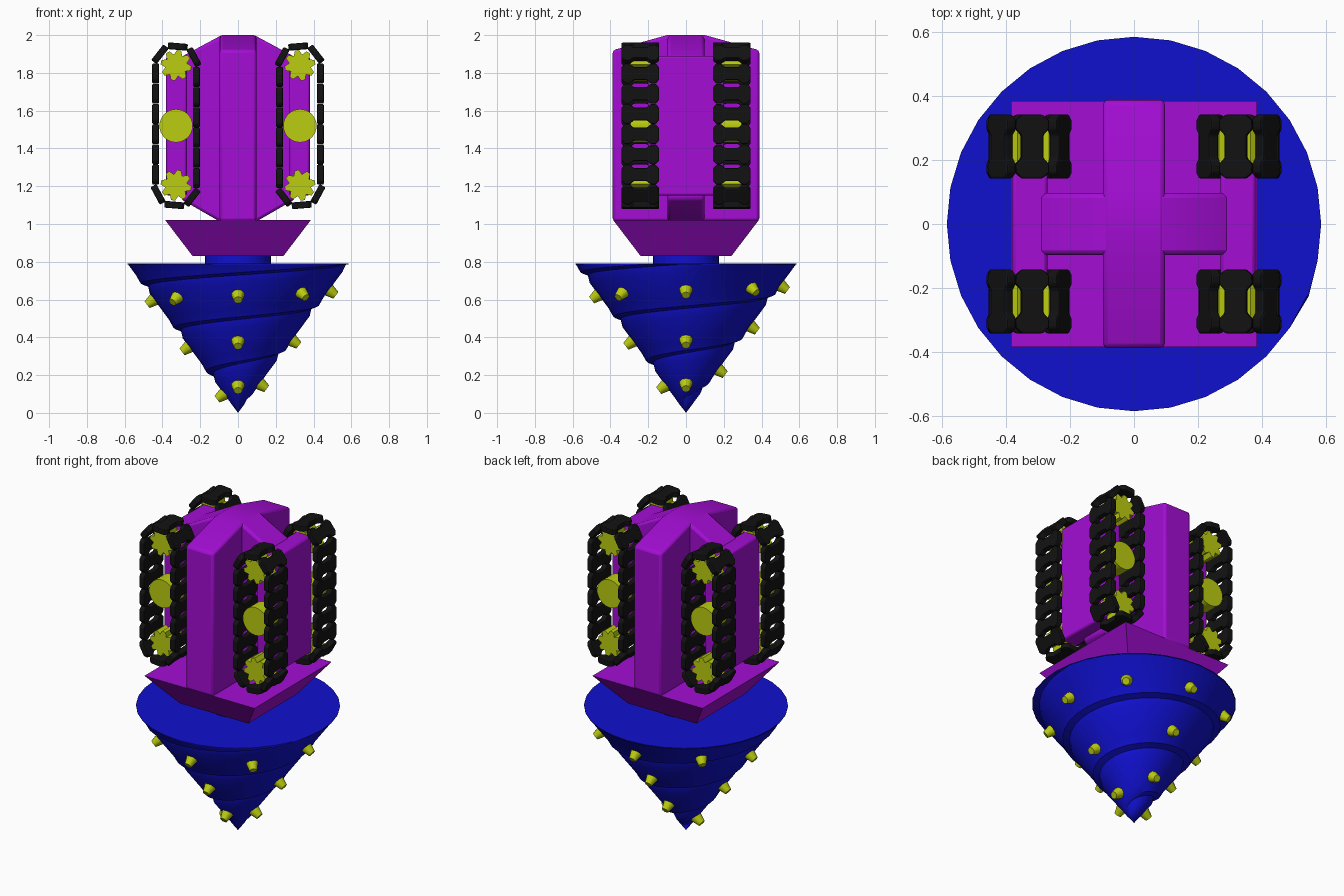
import bpy, bmesh, math
from mathutils import Vector, Matrix

if "Cube" in bpy.data.objects:
    bpy.data.objects.remove(bpy.data.objects["Cube"])


def material(name, rgb):
    m = bpy.data.materials.new(name)
    m.diffuse_color = (*rgb, 1)
    m.use_nodes = True
    m.node_tree.nodes["Principled BSDF"].inputs["Base Color"].default_value = m.diffuse_color
    return m


BLUE = material("drill blue", (0.005, 0.005, 0.62))
PURPLE = material("hull purple", (0.37, 0.004, 0.66))
YELLOW = material("metal yellow", (0.50, 0.61, 0.005))
BLACK = material("track black", (0.006, 0.006, 0.006))


def finish(name, bm, mat, bevel=0, mirror=False, smooth=True):
    bmesh.ops.recalc_face_normals(bm, faces=bm.faces)
    me = bpy.data.meshes.new(name)
    bm.to_mesh(me)
    bm.free()
    ob = bpy.data.objects.new(name, me)
    bpy.context.collection.objects.link(ob)
    me.materials.append(mat)
    if bevel:
        b = ob.modifiers.new("bevel", 'BEVEL')
        b.width, b.segments, b.limit_method = bevel, 2, 'ANGLE'
    if mirror:
        mm = ob.modifiers.new("mirror", 'MIRROR')
        mm.use_axis = (True, mirror == 'XY', False)
    if smooth:
        bpy.ops.object.select_all(action='DESELECT')
        ob.select_set(True)
        bpy.context.view_layer.objects.active = ob
        bpy.ops.object.shade_smooth_by_angle(angle=math.radians(35))
    return ob


def prism(bm, pts, place, a, b):
    """Closed prism: place(u, v, w) maps the outline to space, w from a to b."""
    lo = [bm.verts.new(place(u, v, a)) for u, v in pts]
    hi = [bm.verts.new(place(u, v, b)) for u, v in pts]
    bm.faces.new(lo)
    bm.faces.new(hi)
    n = len(pts)
    for i in range(n):
        j = (i + 1) % n
        bm.faces.new((lo[i], lo[j], hi[j], hi[i]))


# Drill cone: a helical strip wound round a cone, with an overhanging step
TOP, RAD, PITCH, SIDES = 0.79, 0.585, 0.235, 32
SLOPE = RAD / TOP
section = [(0, -0.02), (0.014, 0.008), (0.06, 0.0), (PITCH - 0.04, 0.0), (PITCH, -0.02)]
bm = bmesh.new()
previous = None
for k in range(SIDES * 6 + 1):
    ang = math.pi + 2 * math.pi * k / SIDES
    base = 0.20 - 2 * PITCH + PITCH * k / SIDES
    row = []
    for u, d in section:
        z = base + u
        if z <= 0.01 or z >= TOP:
            z, d = (0, 0) if z <= 0.01 else (TOP, 0)
        r = max(0, SLOPE * z + d * min(1, z / 0.2))
        row.append(bm.verts.new((r * math.cos(ang), r * math.sin(ang), z)))
    if previous:
        for i in range(len(row) - 1):
            bm.faces.new((previous[i], row[i], row[i + 1], previous[i + 1]))
    previous = row
bmesh.ops.remove_doubles(bm, verts=bm.verts, dist=0.0005)
bmesh.ops.dissolve_degenerate(bm, edges=bm.edges, dist=0.0005)
finish("drill_cone", bm, BLUE)

# Flat drill lid and neck
def cylinder(name, r, z0, z1, n, mat):
    bm = bmesh.new()
    ring = [(r * math.cos(2 * math.pi * i / n), r * math.sin(2 * math.pi * i / n)) for i in range(n)]
    prism(bm, ring, lambda u, v, w: (u, v, w), z0, z1)
    return finish(name, bm, mat)


cylinder("drill_lid", RAD, TOP - 0.004, TOP, SIDES, BLUE)
cylinder("drill_neck", 0.175, TOP - 0.02, 0.84, SIDES, BLUE)

# Drill studs: three rings that climb with the spiral
bm = bmesh.new()
rings = [[0.60 + 0.0125 * i for i in range(8)],
         [0.35, 0.38, 0.385, 0.46],
         [0.10, 0.145, 0.155, 0.23]]
for heights in rings:
    for i, z in enumerate(heights):
        a = math.pi + 2 * math.pi * i / len(heights)
        normal = Vector((math.cos(a), math.sin(a), -SLOPE)).normalized()
        foot = Vector((SLOPE * z * math.cos(a), SLOPE * z * math.sin(a), z))
        turn = normal.to_track_quat('Z', 'Y').to_matrix().to_4x4()
        bmesh.ops.create_cone(bm, cap_ends=True, segments=10, radius1=0.038, radius2=0.022,
                              depth=0.06, matrix=Matrix.Translation(foot + normal * 0.016) @ turn)
finish("drill_studs", bm, YELLOW)

# Flared square collar
bm = bmesh.new()
levels = []
for h, z in ((0.24, 0.83), (0.385, 1.02)):
    levels.append([bm.verts.new((sx * h, sy * h, z)) for sx, sy in ((-1, -1), (1, -1), (1, 1), (-1, 1))])
for f in levels:
    bm.faces.new(f)
for i in range(4):
    j = (i + 1) % 4
    bm.faces.new((levels[0][i], levels[0][j], levels[1][j], levels[1][i]))
finish("collar", bm, PURPLE, smooth=False)

# Cross-shaped hull: long arm front to back, shorter arm side to side
bm = bmesh.new()
prism(bm, [(-0.388, 1.015), (0.388, 1.015), (0.388, 1.92), (0.1, 2.0), (-0.1, 2.0), (-0.388, 1.92)],
      lambda u, v, w: (w, u, v), -0.097, 0.097)
finish("hull_long_arm", bm, PURPLE, bevel=0.015)
bm = bmesh.new()
prism(bm, [(-0.1, 1.015), (0.1, 1.015), (0.3, 1.13), (0.3, 1.885), (0.09, 1.998),
           (-0.09, 1.998), (-0.3, 1.885), (-0.3, 1.13)],
      lambda u, v, w: (u, w, v), -0.097, 0.097)
finish("hull_cross_arm", bm, PURPLE, bevel=0.015)

# Side boxes carrying the tracks
bm = bmesh.new()
prism(bm, [(0.27, 1.15), (0.38, 1.15), (0.38, 1.89), (0.27, 1.89)],
      lambda u, v, w: (u, w, v), -0.2, 0.2)
finish("track_mounts", bm, PURPLE, bevel=0.012, mirror='X')

# Tracks: notched shoes laid around a stadium path, mirrored to four corners
CX, Z0, Z1, R, YC = 0.328, 1.208, 1.832, 0.108, -0.242
RUN, ARC = Z1 - Z0, math.pi * R
COUNT = 18
PITCH_T = 2 * (RUN + ARC) / COUNT


def on_path(s):
    """Position (x, z) and outward angle at distance s along the track."""
    s %= 2 * (RUN + ARC)
    if s < RUN:
        return CX + R, Z0 + s, 0.0
    if s < RUN + ARC:
        a, cz = (s - RUN) / R, Z1
    elif s < 2 * RUN + ARC:
        return CX - R, Z1 - (s - RUN - ARC), math.pi
    else:
        a, cz = math.pi + (s - 2 * RUN - ARC) / R, Z0
    return CX + R * math.cos(a), cz + R * math.sin(a), a


h = PITCH_T / 2 - 0.001
quarter = [(0.1, h - 0.02), (0.082, h), (0.055, h), (0.035, h - 0.018)]
shoe = (quarter + [(-u, v) for u, v in reversed(quarter)]
        + [(-u, -v) for u, v in quarter] + [(u, -v) for u, v in reversed(quarter)])
bm = bmesh.new()
for i in range(COUNT):
    x, z, a = on_path((i + 0.5) * PITCH_T)
    out, along = Vector((math.cos(a), 0, math.sin(a))), Vector((-math.sin(a), 0, math.cos(a)))
    origin = Vector((x, YC, z))
    prism(bm, shoe, lambda u, v, w: origin + Vector((0, u, 0)) + along * v + out * w, -0.018, 0.018)
finish("tracks", bm, BLACK, bevel=0.006, mirror='XY', smooth=False)

# Toothed sprockets and plain middle wheels
bm = bmesh.new()
for cz in (1.84, 1.205):
    gear = []
    for i in range(8):
        for off, r in ((-0.5, 0.058), (-0.17, 0.082), (0.17, 0.082), (0.5, 0.058)):
            if off == 0.5:
                continue
            a = 2 * math.pi * (i + off) / 8 + 0.2
            gear.append((CX + r * math.cos(a), cz + r * math.sin(a)))
    prism(bm, gear, lambda u, v, w: (u, w, v), -0.295, -0.185)
finish("sprockets", bm, YELLOW, mirror='XY', smooth=False)
bm = bmesh.new()
disc = [(CX + 0.088 * math.cos(math.pi * i / 16), 1.52 + 0.088 * math.sin(math.pi * i / 16)) for i in range(32)]
prism(bm, disc, lambda u, v, w: (u, w, v), -0.295, -0.185)
finish("middle_wheels", bm, YELLOW, mirror='XY')
